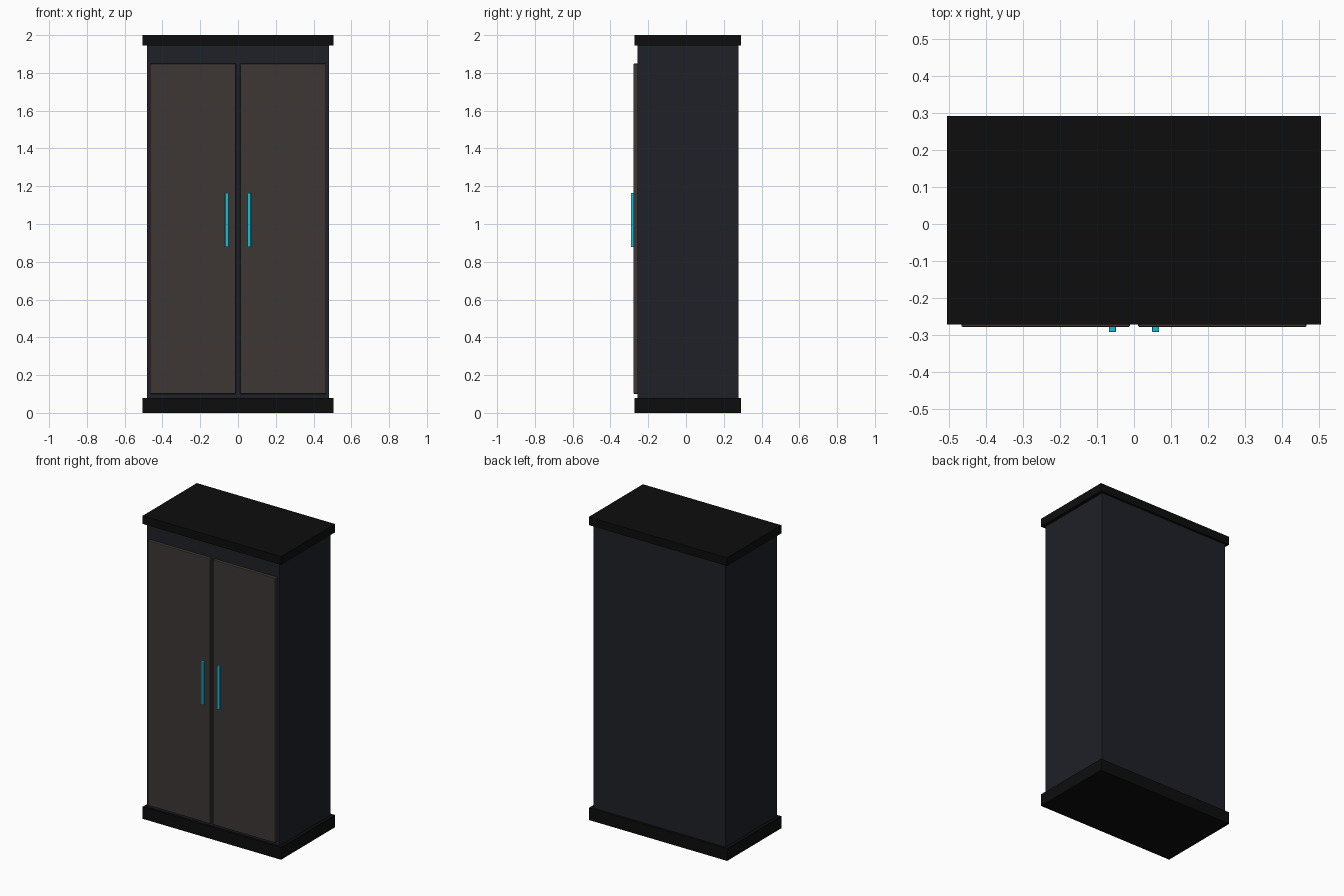
import bpy

if "Cube" in bpy.data.objects:
    bpy.data.objects.remove(bpy.data.objects["Cube"])


def material(name, rgb):
    m = bpy.data.materials.new(name)
    m.diffuse_color = (*rgb, 1.0)
    m.use_nodes = True
    m.node_tree.nodes["Principled BSDF"].inputs["Base Color"].default_value = m.diffuse_color
    return m


def box(name, lo, hi, mat, bevel=0.0):
    """Box between two corners, with an optional small chamfer."""
    bpy.ops.mesh.primitive_cube_add(size=1, location=[(a + b) / 2 for a, b in zip(lo, hi)])
    ob = bpy.context.object
    ob.name = name
    ob.scale = [b - a for a, b in zip(lo, hi)]
    bpy.ops.object.transform_apply(location=False, rotation=False, scale=True)
    ob.data.materials.append(mat)
    if bevel:
        mod = ob.modifiers.new("edge_bevel", 'BEVEL')
        mod.width = bevel
        mod.segments = 2
    return ob


black = material("black_trim", (0.004, 0.004, 0.004))
navy = material("dark_body", (0.014, 0.015, 0.021))
brown = material("door_panel", (0.048, 0.039, 0.035))
cyan = material("cyan_handle", (0.004, 0.55, 0.72))

# Cabinet body between plinth and cornice
box("cabinet_body", (-0.483, -0.257, 0.02), (0.483, 0.277, 1.98), navy)
box("plinth", (-0.505, -0.272, 0.0), (0.505, 0.292, 0.08), black)
box("cornice", (-0.505, -0.272, 1.946), (0.505, 0.292, 2.0), black)

# Mirrored doors and bar handles
for side, s in (("left", -1), ("right", 1)):
    x0, x1 = sorted((s * 0.011, s * 0.466))
    box(side + "_door", (x0, -0.278, 0.101), (x1, -0.25, 1.849), brown, 0.004)
    x0, x1 = sorted((s * 0.049, s * 0.068))
    box(side + "_handle", (x0, -0.292, 0.878), (x1, -0.273, 1.165), cyan, 0.003)
